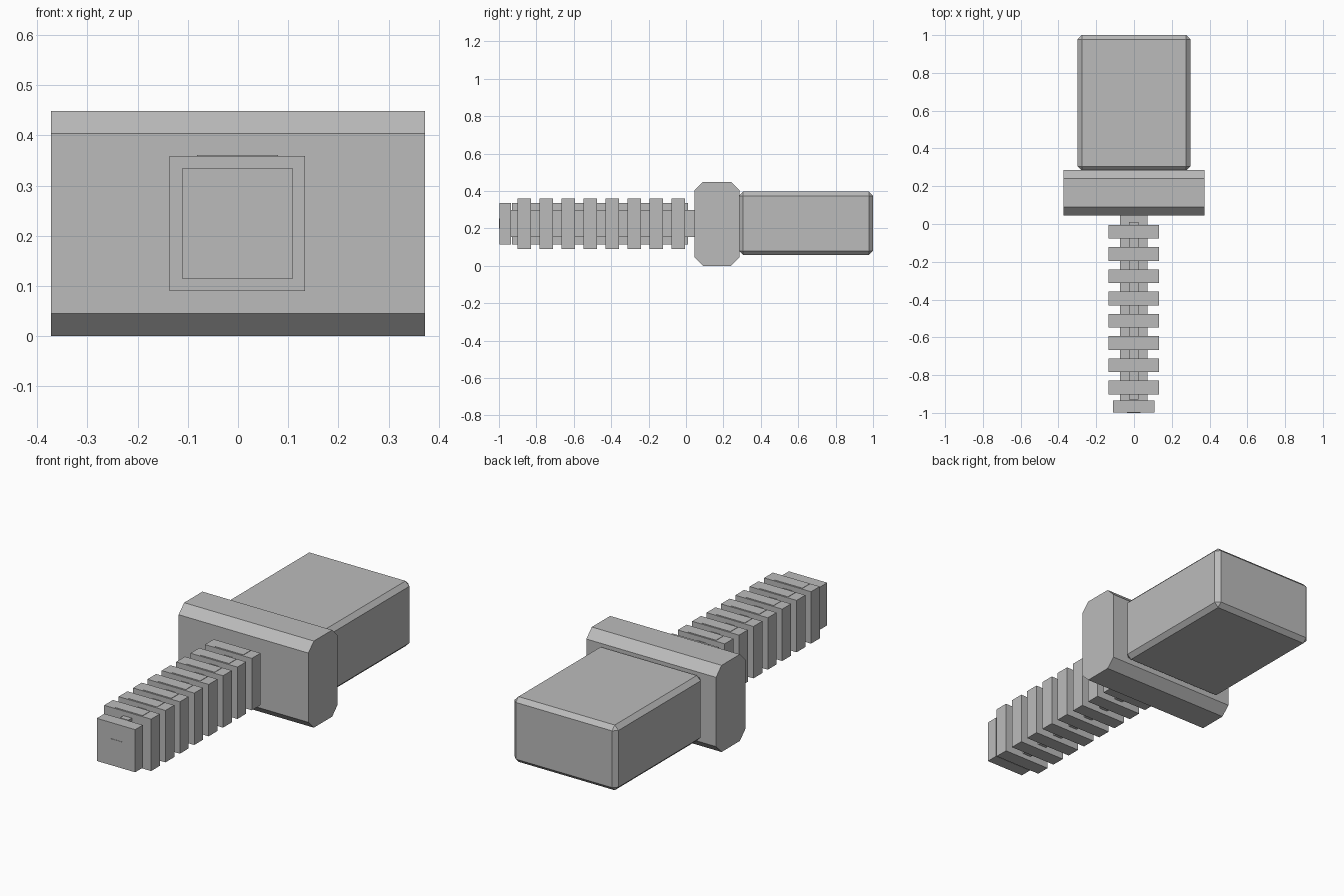
import bpy, bmesh

if "Cube" in bpy.data.objects:
    bpy.data.objects.remove(bpy.data.objects["Cube"])

grey = bpy.data.materials.new("plain_grey")
grey.diffuse_color = (0.5, 0.5, 0.5, 1)
grey.use_nodes = True
grey.node_tree.nodes["Principled BSDF"].inputs["Base Color"].default_value = grey.diffuse_color


def box(name, x, y, z, chamfer=0.0, along_x_only=False):
    """Box from (min, max) ranges, optionally with chamfered edges."""
    bm = bmesh.new()
    bmesh.ops.create_cube(bm, size=1)
    for v in bm.verts:
        for i, (lo, hi) in enumerate((x, y, z)):
            v.co[i] = lo if v.co[i] < 0 else hi
    if chamfer:
        edges = [e for e in bm.edges if not along_x_only
                 or abs(e.verts[0].co.x - e.verts[1].co.x) > 0.01]
        bmesh.ops.bevel(bm, geom=edges, offset=chamfer, segments=1,
                        affect='EDGES', profile=0.5)
    bmesh.ops.recalc_face_normals(bm, faces=bm.faces)
    mesh = bpy.data.meshes.new(name)
    bm.to_mesh(mesh)
    bm.free()
    mesh.materials.append(grey)
    obj = bpy.data.objects.new(name, mesh)
    bpy.context.collection.objects.link(obj)
    return obj


# Plug body and collar
box("plug_body", (-0.298, 0.298), (0.283, 1.0), (0.058, 0.396), chamfer=0.022)
box("collar", (-0.372, 0.372), (0.045, 0.285), (0, 0.449),
    chamfer=0.045, along_x_only=True)

# Strain relief: square core with a thin upright web
box("cable_core", (-0.074, 0.071), (-0.95, 0.06), (0.153, 0.299))
box("relief_web", (-0.026, 0.023), (-0.93, 0.01), (0.115, 0.335))

# Ribs, each with a thin pad on top
for i in range(8):
    y = -0.041 - i * 0.1178
    box(f"rib_{i + 1}", (-0.136, 0.133), (y - 0.036, y + 0.036), (0.09, 0.359))
    box(f"rib_pad_{i + 1}", (-0.082, 0.08), (y - 0.03, y + 0.03), (0.355, 0.361))

# End block with a thin plate on its face
box("end_block", (-0.111, 0.109), (-0.998, -0.935), (0.114, 0.335))
box("end_plate", (-0.036, 0.034), (-1.0, -0.99), (0.2, 0.252))
